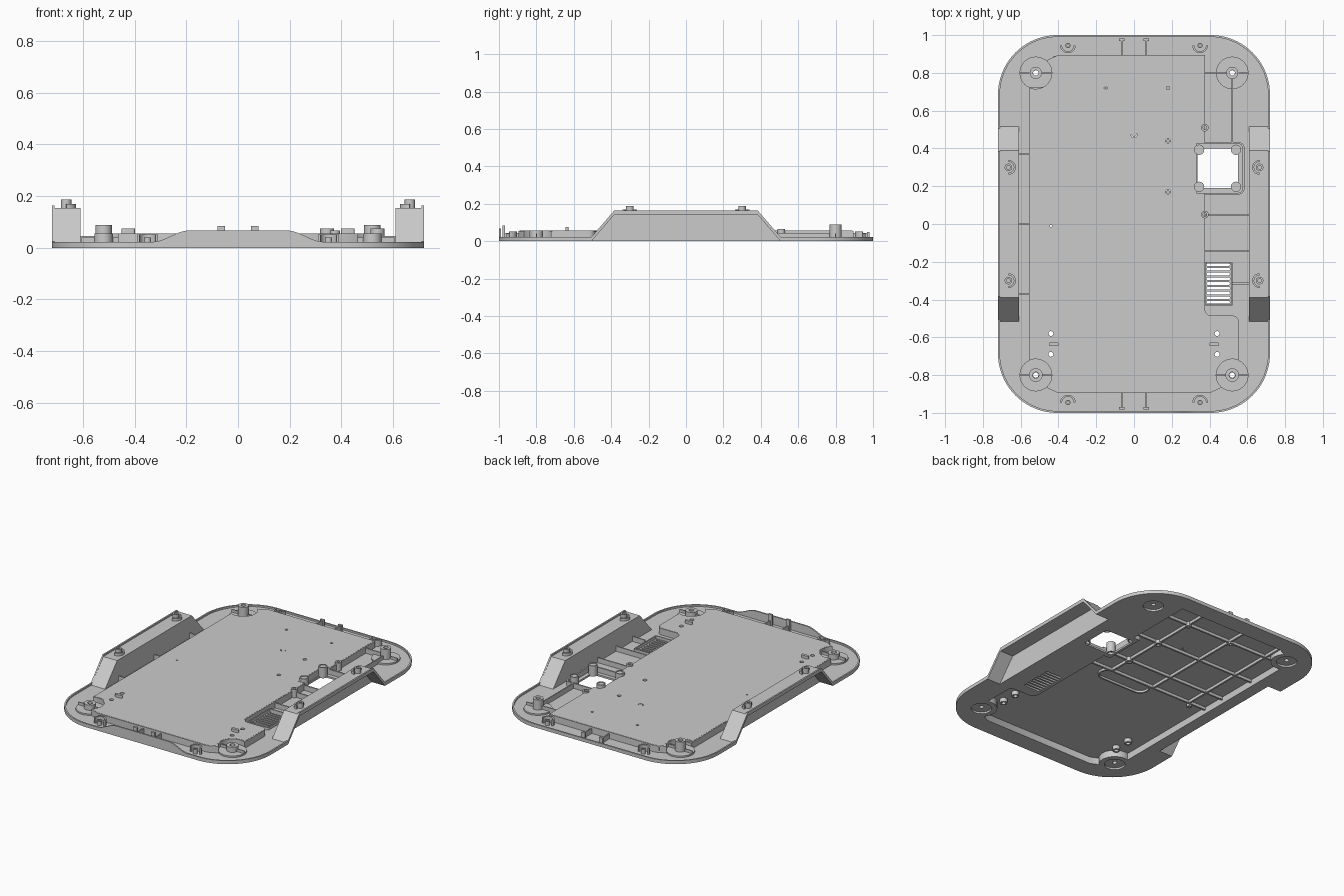
import bpy, bmesh
from math import sin, cos, pi, radians
from mathutils import Vector

if "Cube" in bpy.data.objects:
    bpy.data.objects.remove(bpy.data.objects["Cube"])

FLOOR, DECK = 0.012, 0.056


def finish(ob):
    bpy.ops.object.select_all(action='DESELECT')
    ob.select_set(True)
    bpy.context.view_layer.objects.active = ob
    if ob.type == 'CURVE':
        bpy.ops.object.convert(target='MESH')
    bpy.ops.object.shade_smooth_by_angle(angle=radians(30))


def plate(name, loops, z0, z1):
    """Flat plate: first loop is the outline, the others are holes."""
    cu = bpy.data.curves.new(name, 'CURVE')
    cu.dimensions, cu.fill_mode, cu.extrude = '2D', 'BOTH', (z1 - z0) / 2
    for loop in loops:
        s = cu.splines.new('POLY')
        s.points.add(len(loop) - 1)
        for p, (x, y) in zip(s.points, loop):
            p.co = (x, y, 0, 1)
        s.use_cyclic_u = True
    ob = bpy.data.objects.new(name, cu)
    bpy.context.collection.objects.link(ob)
    ob.location.z = (z0 + z1) / 2
    finish(ob)


def from_bmesh(name, bm):
    bmesh.ops.recalc_face_normals(bm, faces=bm.faces)
    me = bpy.data.meshes.new(name)
    bm.to_mesh(me)
    bm.free()
    ob = bpy.data.objects.new(name, me)
    bpy.context.collection.objects.link(ob)
    finish(ob)


def ribbon(name, pts, t, lo, hi, closed=True):
    """Upright wall along a path; lo and hi are numbers or functions of x, y."""
    height = lambda h, p: h(p.x, p.y) if callable(h) else h
    pts = [Vector(p) for p in pts]
    n, bm, rows = len(pts), bmesh.new(), []
    for i, p in enumerate(pts):
        a = pts[i - 1] if closed or i else None
        b = pts[(i + 1) % n] if closed or i < n - 1 else None
        d1 = (p - a if a else b - p).normalized()
        d2 = (b - p if b else p - a).normalized()
        n1, n2 = Vector((-d1.y, d1.x)), Vector((-d2.y, d2.x))
        m = (n1 + n2) / max(0.4, 1 + n1.dot(n2)) * t / 2
        z0, z1 = height(lo, p), height(hi, p)
        rows.append([bm.verts.new((*(p + m * s), z)) for s, z in
                     ((1, z0), (1, z1), (-1, z1), (-1, z0))])
    for i in range(n if closed else n - 1):
        r, q = rows[i], rows[(i + 1) % n]
        for k in range(4):
            bm.faces.new((r[k], r[(k + 1) % 4], q[(k + 1) % 4], q[k]))
    if not closed:
        bm.faces.new(rows[0])
        bm.faces.new(rows[-1])
    from_bmesh(name, bm)


def extrude_x(name, profile, x0, x1):
    """Extrude a y, z profile along x."""
    bm = bmesh.new()
    f = bm.faces.new([bm.verts.new((x0, y, z)) for y, z in profile])
    g = bmesh.ops.extrude_face_region(bm, geom=[f])['geom']
    bmesh.ops.translate(bm, vec=(x1 - x0, 0, 0),
                        verts=[v for v in g if isinstance(v, bmesh.types.BMVert)])
    from_bmesh(name, bm)


def arc(cx, cy, r, a0, a1, n=10):
    return [(cx + r * cos(radians(a0 + (a1 - a0) * i / n)),
             cy + r * sin(radians(a0 + (a1 - a0) * i / n))) for i in range(n + 1)]


def circle(cx, cy, r, n=24):
    return arc(cx, cy, r, 0, 360 - 360 / n, n - 1)


def rect(x0, x1, y0, y1, r=0.01, n=4):
    return (arc(x1 - r, y0 + r, r, -90, 0, n) + arc(x1 - r, y1 - r, r, 0, 90, n)
            + arc(x0 + r, y1 - r, r, 90, 180, n) + arc(x0 + r, y0 + r, r, 180, 270, n))


def tube(name, x, y, r, z0, z1, bore=0.5):
    plate(name, [circle(x, y, r), circle(x, y, r * bore)], z0, z1)


def ramp(x, y):
    return 0.14 * min(1, max(0, (0.505 - abs(y)) / 0.12)) if abs(x) > 0.6 else 0


def rim_top(x, y):
    k = min(1, max(0, (0.33 - abs(x)) / 0.14)) if y < -0.9 else 0
    return 0.023 + ramp(x, y) + 0.044 * k * k * (3 - 2 * k)


# Outline of the raised deck
deck = ([(0.37, 0.89), (-0.4, 0.89)] + arc(-0.52, 0.8, 0.09, 45, -109, 14)
        + [(-0.55, 0.7), (-0.55, -0.7)] + arc(-0.52, -0.8, 0.09, 109, -45, 14)
        + [(-0.4, -0.89), (0.4, -0.89)] + arc(0.52, -0.8, 0.09, 225, 71, 14)
        + [(0.55, -0.7)] + arc(0.52, -0.52, 0.03, 0, 90, 6)
        + arc(0.41, -0.45, 0.04, 270, 180, 6)
        + [(0.37, 0.16), (0.325, 0.16), (0.325, 0.43), (0.37, 0.43)])

# Base floor with grip notches, deck opening, square window, vents, foot wells
w, h, R = 0.715, 0.995, 0.31
outline = (arc(w - R, R - h, R, -90, 0, 16)
           + [(w, -0.505), (0.615, -0.505), (0.615, 0.505), (w, 0.505)]
           + arc(w - R, h - R, R, 0, 90, 16) + arc(R - w, h - R, R, 90, 180, 16)
           + [(-w, 0.505), (-0.615, 0.505), (-0.615, -0.505), (-w, -0.505)]
           + arc(R - w, R - h, R, 180, 270, 16))
corners = [(sx * 0.52, sy * 0.8) for sx in (-1, 1) for sy in (-1, 1)]
vents = [rect(0.385, 0.507, y - 0.007, y + 0.007, 0.004, 2)
         for y in (-0.415 + 0.025 * i for i in range(9))]
plate("base_floor", [outline, deck, rect(0.337, 0.55, 0.19, 0.4, 0.02)] + vents
      + [circle(x, y, 0.062) for x, y in corners], 0, FLOOR)

# Raised deck with its drilled holes and side skirt
holes = [(-0.15, 0.72, 0.008), (0.18, 0.72, 0.008), (0.18, 0.44, 0.012),
         (0.18, 0.17, 0.012), (-0.44, -0.01, 0.006)]
holes += [(x, y, 0.013) for x in (-0.44, 0.44) for y in (-0.58, -0.69)]
clip_slot = arc(0, 0.475, 0.018, 180, 380, 10) + arc(0, 0.475, 0.014, 380, 180, 10)
plate("deck_plate", [deck, clip_slot] + [circle(x, y, r, 16) for x, y, r in holes],
      DECK - 0.012, DECK)
ribbon("deck_skirt", deck, 0.01, 0, DECK - 0.001)

# Rim lip following the grips and the front bump
path, raw = [], rect(-w, w, -h, h, R, 20)
for a, b in zip(raw, raw[1:] + raw[:1]):
    a, b = Vector(a), Vector(b)
    k = max(1, int((b - a).length / 0.015))
    path += [a.lerp(b, i / k) for i in range(k)]
ribbon("rim_lip", path, 0.01, ramp, rim_top)

# Side grips: raised bridge and inner wall
low = [(-0.505, 0), (-0.385, 0.14), (0.385, 0.14), (0.505, 0)]
high = [(-0.515, FLOOR), (-0.39, 0.153), (0.39, 0.153), (0.515, FLOOR)]
for s, side in ((-1, "left"), (1, "right")):
    extrude_x(side + "_grip_bridge", low + high[::-1], s * 0.615, s * 0.715)
    extrude_x(side + "_grip_wall", [(-0.505, 0)] + high + [(0.505, 0)],
              s * 0.61, s * 0.624)
    for y in (-0.3, 0.3):
        a0 = 90 if s > 0 else -90
        ribbon("grip_screw_collar", arc(s * 0.665, y, 0.034, a0, a0 + 180), 0.01,
               0.145, 0.17, False)
        tube("grip_screw_post", s * 0.665, y, 0.02, 0.145, 0.187)

# Corner foot wells with posts
for x, y in corners:
    back = y > 0
    plate("foot_disc", [circle(x, y, 0.086, 32), circle(x, y, 0.014)], FLOOR, 0.022)
    tube("corner_post", x, y, 0.032 if back else 0.036, 0.022,
         0.088 if back else DECK, 0.45)
    for s in (-1, 1):
        ribbon("foot_web", [(x + s * 0.034, y), (x + s * 0.085, y)], 0.006,
               0.02, 0.04, False)

# Screw bosses and clip posts on the front and back edges
for s in (-1, 1):
    for x in (-0.35, 0.35):
        a0 = 180 if s > 0 else 0
        ribbon("edge_screw_collar", arc(x, s * 0.945, 0.036, a0, a0 + 180), 0.01,
               FLOOR, DECK - 0.004, False)
        tube("edge_screw_post", x, s * 0.945, 0.014, FLOOR, 0.04)
    for x in (-0.065, 0.065):
        ribbon("edge_rib", [(x, s * 0.89), (x, s * 0.98)], 0.008, FLOOR, 0.045, False)
        ribbon("edge_clip", [(x - 0.014, s * 0.975), (x + 0.014, s * 0.975)], 0.014,
               FLOOR, 0.085 if s < 0 else 0.05, False)

# Stiffening ribs beside the deck
ribs = [((-0.61, y), (-0.55, y)) for y in (-0.37, 0, 0.37)]
ribs += [((0.37, y), (0.61, y)) for y in (0.05, -0.145)]
ribs += [((0.52, -0.315), (0.61, -0.315)), ((0.52, 0.43), (0.52, 0.77)),
         ((0.37, 0.8), (0.49, 0.8))]
for p, q in ribs:
    ribbon("side_rib", [p, q], 0.008, FLOOR, 0.045, False)

# Ribs in the hollow under the deck
under = [((x, 0.01), (x, 0.89)) for x in (-0.42, -0.14, 0.18)]
under += [((-0.55, y), (x1, y)) for y, x1 in
          ((0.01, 0.37), (0.17, 0.325), (0.44, 0.37), (0.72, 0.37))]
for p, q in under:
    ribbon("underside_rib", [p, q], 0.012, 0.026, DECK - 0.011, False)
ribbon("underside_loop", rect(-0.14, 0.22, -0.1, 0.01, 0.054, 8), 0.01, 0.03, DECK - 0.011)
for x, y, r in holes:
    plate("underside_boss", [circle(x, y, r + 0.01, 16), circle(x, y, r, 16)],
          0.018, DECK - 0.011)

# Window frame with four mounts, vent frame, locating pegs
ribbon("window_frame", [(0.37, 0.43)] + arc(0.55, 0.4, 0.03, 90, 0, 6)
       + arc(0.55, 0.19, 0.03, 0, -90, 6) + [(0.37, 0.16)], 0.01, FLOOR, 0.045, False)
for x in (0.345, 0.54):
    for y in (0.197, 0.393):
        tube("window_mount", x, y, 0.027, 0.005, 0.075, 0.75)
        plate("window_mount_cap", [circle(x, y, 0.022)], 0.06, 0.071)
ribbon("vent_frame", rect(0.375, 0.52, -0.43, -0.205, 0.006), 0.008, FLOOR, 0.03)
for y in (0.05, 0.51):
    tube("locating_peg", 0.375, y, 0.02, FLOOR, 0.066)
for x in (-0.425, 0.425):
    plate("deck_key", [rect(x - 0.026, x + 0.026, -0.645, -0.627, 0.008)],
          DECK - 0.002, 0.075)
